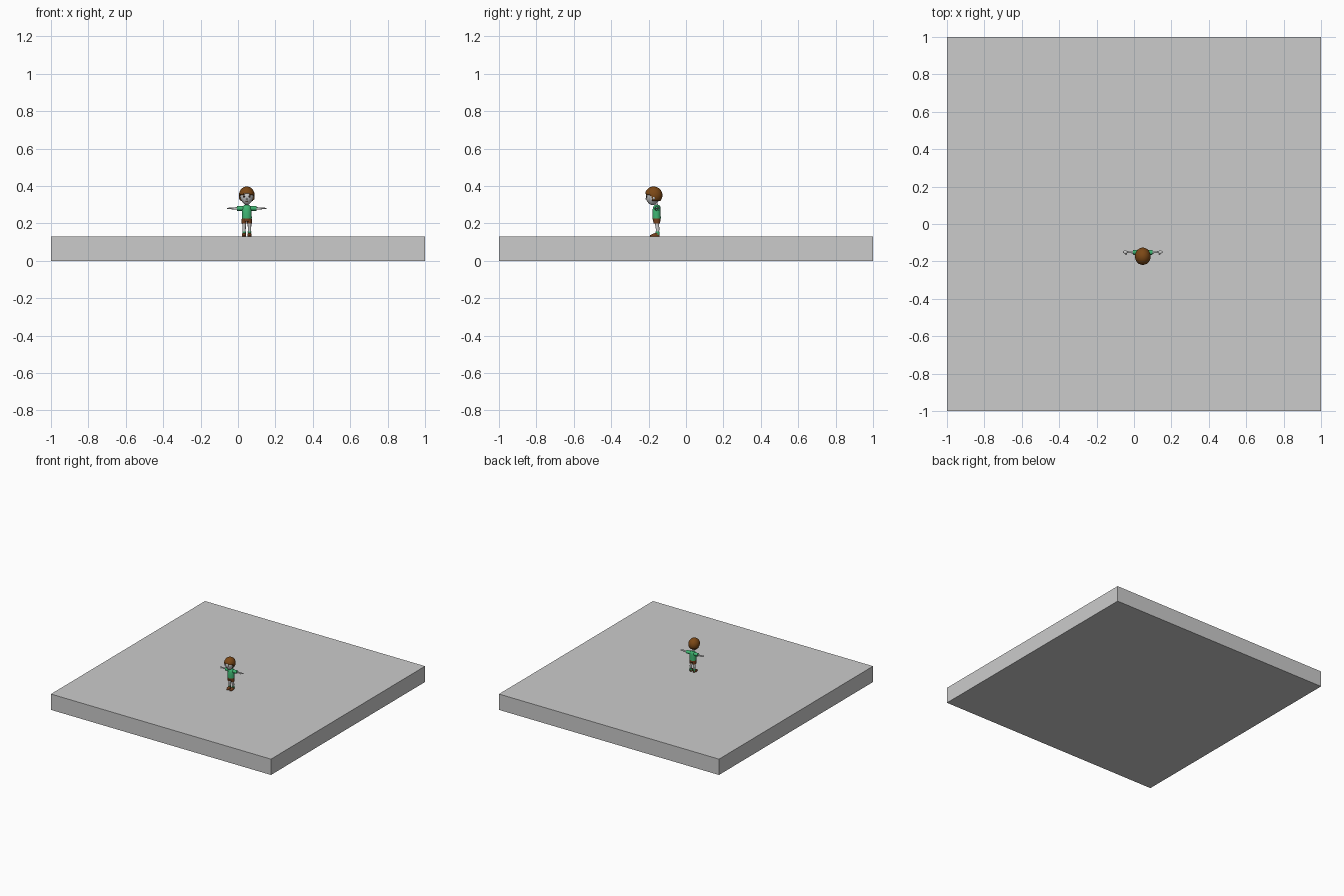
import bpy, bmesh, math
from mathutils import Vector, Matrix

if "Cube" in bpy.data.objects:
    bpy.data.objects.remove(bpy.data.objects["Cube"])

CX, TOP = 0.047, 0.13          # figure centre line, slab top


def material(name, rgb):
    m = bpy.data.materials.new(name)
    m.diffuse_color = (*rgb, 1)
    m.use_nodes = True
    m.node_tree.nodes["Principled BSDF"].inputs["Base Color"].default_value = m.diffuse_color
    return m


GREY = material("pale grey", (0.6, 0.6, 0.6))
GREEN = material("shirt green", (0.05, 0.47, 0.17))
HAIR = material("hair brown", (0.20, 0.065, 0.008))
BROWN = material("shorts brown", (0.17, 0.05, 0.012))
DARK = material("eye dark", (0.025, 0.012, 0.008))


def finish(name, bm, mat, smooth=True):
    bmesh.ops.recalc_face_normals(bm, faces=bm.faces)
    me = bpy.data.meshes.new(name)
    bm.to_mesh(me)
    bm.free()
    me.materials.append(mat)
    for p in me.polygons:
        p.use_smooth = smooth
    ob = bpy.data.objects.new(name, me)
    bpy.context.collection.objects.link(ob)
    return ob


def ellipsoid(name, c, r, mat, cut=None, shape=None, seg=20):
    """Scaled sphere; cut removes faces, shape moves unit-sphere points."""
    bm = bmesh.new()
    bmesh.ops.create_uvsphere(bm, u_segments=seg, v_segments=seg * 3 // 4, radius=1)
    if cut:
        bad = [f for f in bm.faces if cut(f.calc_center_median())]
        bmesh.ops.delete(bm, geom=bad, context='FACES')
    for v in bm.verts:
        p = shape(v.co.copy()) if shape else v.co
        v.co = Vector([c[i] + r[i] * p[i] for i in range(3)])
    return finish(name, bm, mat)


def tube(name, rings, mat, n=14):
    """Skin of elliptical rings (centre, axis u, axis v), capped at both ends."""
    bm = bmesh.new()
    loops = []
    for c, u, w in rings:
        loops.append([bm.verts.new(Vector(c) + Vector(u) * math.cos(a) + Vector(w) * math.sin(a))
                      for a in [2 * math.pi * i / n for i in range(n)]])
    for a, b in zip(loops, loops[1:]):
        for i in range(n):
            j = (i + 1) % n
            bm.faces.new((a[i], a[j], b[j], b[i]))
    bm.faces.new(loops[0])
    bm.faces.new(loops[-1])
    return finish(name, bm, mat)


def upright(name, x, rows, mat):
    """Vertical tube from rows of (z, y, radius x, radius y)."""
    return tube(name, [((x, y, z), (rx, 0, 0), (0, ry, 0)) for z, y, rx, ry in rows], mat)


def sideways(name, s, rows, mat):
    """Tube along x from rows of (distance out, y, z, radius y, radius z)."""
    return tube(name, [((CX + s * d, y, z), (0, ry, 0), (0, 0, rz)) for d, y, z, ry, rz in rows], mat)


# Base slab
bm = bmesh.new()
bmesh.ops.create_cube(bm, size=1, matrix=Matrix.Translation((0, 0, TOP / 2)) @ Matrix.Diagonal((2, 2, TOP, 1)))
finish("base_slab", bm, GREY, False)

# Torso, hips and neck
upright("shirt", CX, [(0.226, -0.157, 0.027, 0.023), (0.25, -0.158, 0.026, 0.023),
                      (0.275, -0.157, 0.026, 0.022), (0.290, -0.156, 0.023, 0.019),
                      (0.299, -0.156, 0.012, 0.012)], GREEN)
upright("shorts_hips", CX, [(0.210, -0.156, 0.024, 0.020), (0.222, -0.157, 0.026, 0.022),
                            (0.232, -0.157, 0.024, 0.020)], BROWN)
upright("neck", CX, [(0.29, -0.157, 0.009, 0.009), (0.32, -0.163, 0.009, 0.009)], GREY)


# Head, narrowing to the chin
def jaw(p):
    if p.z < 0:
        p.x *= 1 + 0.22 * p.z
        p.y = p.y * (1 + 0.15 * p.z) + 0.15 * p.z
    return p


HC, HR = (CX, -0.174, 0.344), (0.037, 0.040, 0.046)
ellipsoid("head", HC, HR, GREY, shape=jaw)


# Hair shell, open over the face
def face_opening(p):
    if p.y < -0.12:
        return p.z < 0.30 - 0.35 * abs(p.x)
    return p.z < -0.66


hair = ellipsoid("hair", (CX, -0.173, 0.350), (0.042, 0.047, 0.047), HAIR, cut=face_opening, seg=28)
mod = hair.modifiers.new("thickness", 'SOLIDIFY')
mod.thickness, mod.offset = 0.006, -1


def face_y(x, z):
    """Front surface of the head at an offset from its centre."""
    k = z / HR[2]
    w = 1 + 0.22 * min(k, 0)
    d = math.sqrt(max(0, 1 - k * k - (x / (HR[0] * w)) ** 2))
    return HC[1] + HR[1] * (-d * (1 + 0.15 * min(k, 0)) + 0.15 * min(k, 0))


# Face details
ellipsoid("nose", (CX, face_y(0, -0.013), HC[2] - 0.013), (0.004, 0.005, 0.004), GREY, seg=12)
ellipsoid("mouth", (CX, face_y(0, -0.026), HC[2] - 0.026), (0.007, 0.002, 0.0012), BROWN, seg=12)

for s, side in ((-1, "left"), (1, "right")):
    # Eyes, brows, ears
    for part, x, z, rx, rz, mat in (("eye", 0.015, -0.001, 0.0055, 0.006, DARK),
                                    ("eyebrow", 0.016, 0.011, 0.008, 0.002, HAIR)):
        ellipsoid(f"{side}_{part}", (CX + s * x, face_y(x, z), HC[2] + z), (rx, 0.003, rz), mat, seg=12)
    ellipsoid(f"{side}_ear", (CX + s * 0.037, -0.172, 0.336), (0.005, 0.007, 0.010), GREY, seg=12)

    # Sleeve, arm and hand
    sideways(f"{side}_sleeve", s, [(0.012, -0.155, 0.279, 0.015, 0.014), (0.030, -0.153, 0.280, 0.014, 0.013),
                                   (0.052, -0.151, 0.280, 0.013, 0.013)], GREEN)
    sideways(f"{side}_arm", s, [(0.040, -0.151, 0.280, 0.007, 0.007), (0.065, -0.150, 0.280, 0.006, 0.006),
                                (0.086, -0.150, 0.280, 0.005, 0.0045)], GREY)
    sideways(f"{side}_hand", s, [(0.083, -0.150, 0.280, 0.005, 0.004), (0.090, -0.151, 0.280, 0.009, 0.004),
                                 (0.098, -0.150, 0.280, 0.008, 0.0035), (0.106, -0.149, 0.280, 0.004, 0.002)], GREY)
    ellipsoid(f"{side}_thumb", (CX + s * 0.090, -0.161, 0.279), (0.005, 0.005, 0.0025), GREY, seg=12)

    # Shorts leg, leg, sock, shoe
    x = CX + s * 0.0145
    upright(f"{side}_shorts_leg", x, [(0.198, -0.156, 0.0135, 0.017), (0.222, -0.157, 0.0125, 0.019)], BROWN)
    upright(f"{side}_leg", x, [(0.145, -0.152, 0.008, 0.008), (0.172, -0.152, 0.009, 0.010),
                               (0.205, -0.156, 0.010, 0.011)], GREY)
    upright(f"{side}_sock", x, [(0.138, -0.152, 0.009, 0.010), (0.157, -0.152, 0.0095, 0.0105)], GREEN)
    upright(f"{side}_shoe", x, [(TOP, -0.167, 0.011, 0.026), (0.136, -0.167, 0.0115, 0.027),
                                (0.142, -0.162, 0.0105, 0.021), (0.148, -0.154, 0.009, 0.012)], BROWN)

# Keep hard rims sharp
for ob in bpy.context.scene.objects:
    ob.select_set(ob.name != "base_slab")
    if ob.name != "base_slab":
        bpy.context.view_layer.objects.active = ob
bpy.ops.object.shade_smooth_by_angle(angle=math.radians(40))
